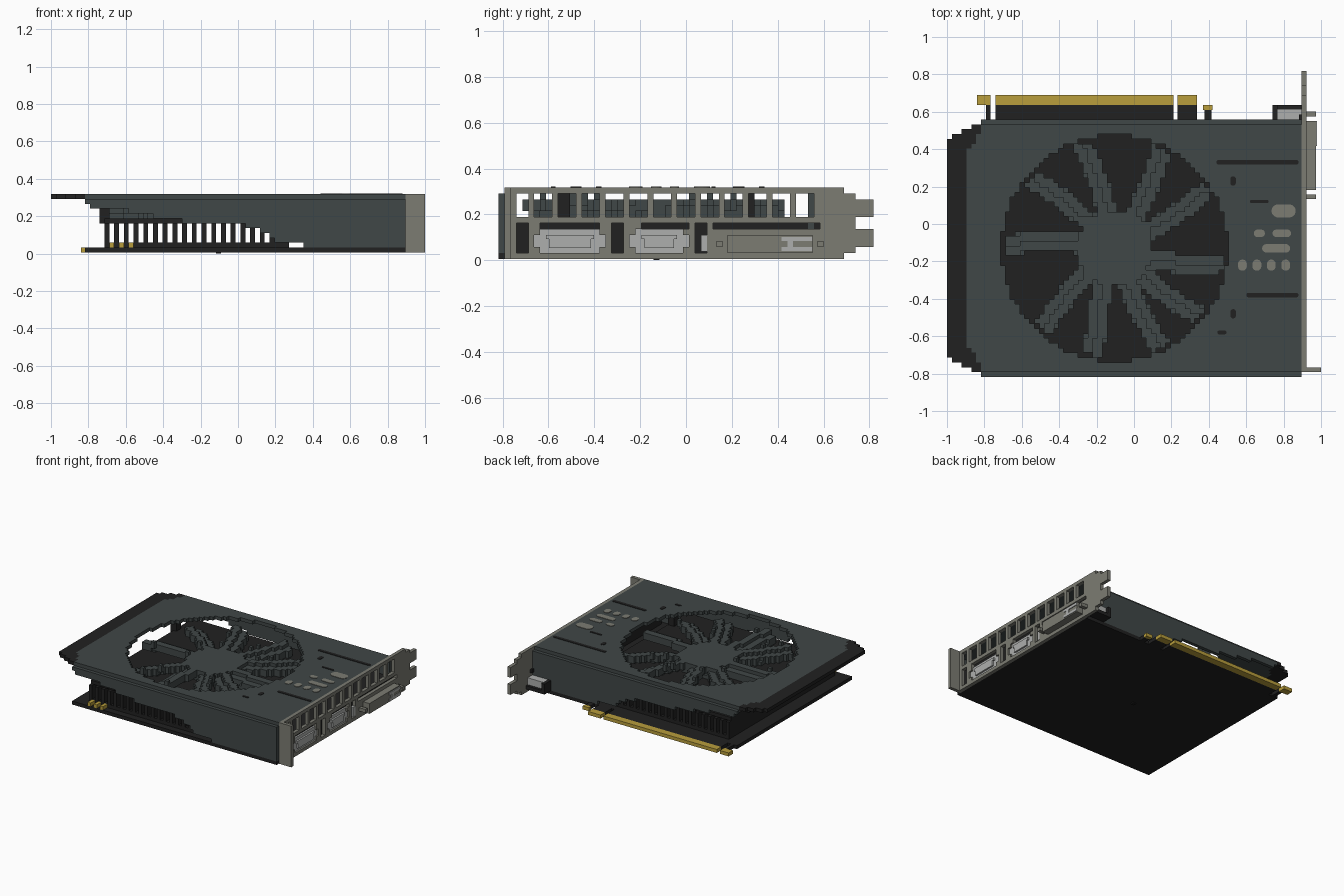
import bpy, bmesh
from math import atan2, ceil, degrees, hypot, cos, sin, pi

default = bpy.data.objects.get("Cube")
if default:
    bpy.data.objects.remove(default)

# Everything sits on a grid of small cells
CELL = 2 / 77
ORIGIN = (-1.0, -0.818, 0.006)
MID_I, MID_J = 34.5, 26.5            # fan centre, in cells


def material(name, r, g, b):
    m = bpy.data.materials.new(name)
    m.use_nodes = True
    m.diffuse_color = (r, g, b, 1)
    m.node_tree.nodes["Principled BSDF"].inputs["Base Color"].default_value = (r, g, b, 1)
    return m


SLATE = material("slate grey", .051, .063, .063)
BLACK = material("black", .015, .015, .015)
STEEL = material("bracket steel", .2, .2, .17)
SILVER = material("port silver", .42, .43, .42)
GOLD = material("contact gold", .48, .34, .045)


def place(p):
    return [o + c * CELL for o, c in zip(ORIGIN, p)]


def finish(name, bm, mats):
    mesh = bpy.data.meshes.new(name)
    bm.to_mesh(mesh)
    bm.free()
    for m in mats:
        mesh.materials.append(m)
    obj = bpy.data.objects.new(name, mesh)
    bpy.context.collection.objects.link(obj)
    return obj


def blocks(name, mat, boxes):
    """Boxes given as (i0, i1, j0, j1, k0, k1) in cells."""
    bm = bmesh.new()
    for i0, i1, j0, j1, k0, k1 in boxes:
        verts = bmesh.ops.create_cube(bm, size=1)["verts"]
        for v in verts:
            v.co = place((i1 if v.co.x > 0 else i0,
                          j1 if v.co.y > 0 else j0,
                          k1 if v.co.z > 0 else k0))
    return finish(name, bm, [mat])


def voxels(name, mats, cells):
    """Outer skin of a dictionary of cells -> material index."""
    bm = bmesh.new()
    corners = {}

    def corner(p):
        if p not in corners:
            corners[p] = bm.verts.new(place(p))
        return corners[p]

    for cell, index in cells.items():
        for axis in range(3):
            for side in (0, 1):
                near = list(cell)
                near[axis] += 2 * side - 1
                if tuple(near) in cells:
                    continue
                loop = []
                for a, b in ((0, 0), (1, 0), (1, 1), (0, 1)):
                    p = list(cell)
                    p[axis] += side
                    p[(axis + 1) % 3] += a
                    p[(axis + 2) % 3] += b
                    loop.append(corner(tuple(p)))
                face = bm.faces.new(loop if side else loop[::-1])
                face.material_index = index
    return finish(name, bm, mats)


def from_centre(i, j):
    return i + .5 - MID_I, j + .5 - MID_J


# Shroud top with round fan opening and black tapered end
top = {}
for i in range(73):
    for j in range(1, 52):
        x, y = from_centre(i, j)
        if abs(y) < 22.5 + ceil(i / 2) and hypot(x, y) > 23.3:
            top[i, j, 11] = 1 if i < 4 + max(0, abs(y) - 20) * .55 else 0
voxels("shroud_top", [SLATE, BLACK], top)

# Shroud side walls with a stepped lower edge: (start, bottom)
steps = [(7, 10), (8, 9), (16, 8), (21, 7), (27, 6), (40, 5), (43, 4), (45, 3), (46, 2), (52, 1)]
ends = [s[0] for s in steps[1:]] + [73]
for name, j in (("front_wall", 0), ("back_wall", 52)):
    blocks(name, SLATE, [(i, e, j, j + 1, k, 11) for (i, k), e in zip(steps, ends)])

# Fan hub and curved, pitched blades
blade_angles = [107, 64, 32, -10, -39, -65, -101, -132, 178, 140]
fan = {}
for i in range(10, 60):
    for j in range(2, 51):
        x, y = from_centre(i, j)
        r = hypot(x, y)
        if r < 8:
            fan.update({(i, j, k): 0 for k in range(7, 10)})
        elif r < 22.5:
            for a in blade_angles:
                turn = degrees(atan2(y, x)) - a - 9 * (r / 22 - 1)
                turn = (turn + 180) % 360 - 180
                across = turn * pi / 180 * r
                if abs(across) < 2.1:
                    high = round(8.5 + across * .5)
                    fan.update({(i, j, k): 0 for k in range(high - 1, high + 1)})
voxels("fan", [SLATE], fan)

# Heatsink: base, fins, deck and fan posts
blocks("heatsink_base", BLACK, [(11, 49, 2, 51, 1, 2)])
blocks("heatsink_fins", BLACK, [(i, i + 1, 2, 51, 2, 6) for i in range(11, 49, 2)])
blocks("heatsink_deck", BLACK, [(11, 58, 3, 50, 6, 7)])
blocks("fan_posts", BLACK, [(i, i + 2, j, j + 2, 6, 11) for i in (10, 56) for j in (10, 41)])

# Circuit board, edge connector and power pins
blocks("circuit_board", BLACK, [(7, 73, 0, 53, 0, 1)])
blocks("board_screw", BLACK, [(34, 35, 26, 27, -.23, 0)])
blocks("edge_tongue", BLACK, [(i, e, 53, j, 0, 1) for i, e, j in
                              ((8, 9, 56), (10, 46.6, 56), (47.5, 51.5, 56), (53, 54.5, 55))])
blocks("edge_contacts", GOLD, [(6.2, 9, 56, 58, 0, 1), (10, 46.6, 56, 58, 0, 1),
                               (47.5, 51.5, 56, 58, 0, 1), (52.7, 54.7, 55, 56, 0, 1)])
blocks("power_pins", GOLD, [(i, i + 1, 0, 2, 1, 2) for i in (12, 14, 16)])

# Rear connector beside the bracket
blocks("side_socket_base", BLACK, [(67, 73, 53, 56, 1, 2), (67, 68, 53, 56, 2, 4)])
blocks("side_socket", SILVER, [(68, 73, 53, 55.2, 2, 4)])


# Slot bracket with vents, openings and two hooked tabs
def bracket_solid(j, k):
    if j >= 60:
        return k in (2, 3, 4, 7, 8, 9)
    if j >= 58:
        return 1 <= k <= 10
    if 3 <= j <= 53 and 7 <= k <= 10:
        return j % 4 == 1
    if 1 <= k <= 5:
        if j in (3, 4, 19, 20, 33, 34):
            return False
        if k == 5:
            return not (7 <= j < 17 or 24 <= j < 32 or 36 <= j < 54)
        for lo, hi in ((6, 18), (22, 32)):
            if lo <= j < hi:
                return j in (lo, hi - 1) and k in (1, 4)
    return True


bracket = {(73, j, k): 0 for j in range(1, 63) for k in range(12) if bracket_solid(j, k)}
bracket.update({(i, 1, k): 0 for i in range(74, 77) for k in range(12)})
voxels("bracket", [STEEL], bracket)

# Ports
blocks("port_bodies", BLACK, [(67, 73, 2, 52, 1, 6), (72.5, 73, 52, 54, 5, 6)])
for name, lo, hi in (("left_port", 6, 18), ("middle_port", 22, 32)):
    blocks(name, SILVER, [(73, 73.5, lo + 1, hi - 1, 1, 5), (73, 73.5, lo, hi, 2, 4),
                          (73, 74, lo + 2.5, hi - 2.5, 1.8, 3.3),
                          (73, 74, lo + 2, hi - 2, 3.3, 4)])
blocks("small_port", SILVER, [(73, 73.9, 34, 35, 1.2, 4)])
blocks("long_port", STEEL, [(74, 76, 38.5, 52.7, 1, 4)])
blocks("long_port_contacts", SILVER, [(76, 76.2, 47.5, 52.7, 1.3, 2),
                                      (76, 76.2, 47.5, 52.7, 3, 3.7),
                                      (76, 76.2, 48.5, 49.5, 2, 3)])
blocks("port_screws", STEEL, [(74, 76, j, j + 1, 2, 3) for j in (36.6, 53.6)])


# Rounded inlays on the shroud top: x, y, length, width
def inlays(name, mat, pads):
    bm = bmesh.new()
    for x, y, length, width in pads:
        r = min(length, width) / 2
        dx, dy = length / 2 - r, width / 2 - r
        ring = []
        for n in range(16):
            a = (n + .5) * pi / 8
            ring.append(bm.verts.new((x + r * cos(a) + (dx if cos(a) > 0 else -dx),
                                      y + r * sin(a) + (dy if sin(a) > 0 else -dy), .316)))
        face = bm.faces.new(ring)
        lid = bmesh.ops.extrude_face_region(bm, geom=[face])["geom"]
        bmesh.ops.translate(bm, vec=(0, 0, .005),
                            verts=[v for v in lid if isinstance(v, bmesh.types.BMVert)])
    bmesh.ops.recalc_face_normals(bm, faces=bm.faces)
    return finish(name, mat and bm, [mat])


inlays("dark_slots", BLACK, [(.66, .33, .44, .025), (.67, .12, .1, .018), (.74, -.38, .28, .025),
                             (.53, .23, .03, .05), (.53, -.48, .03, .05), (.47, -.58, .05, .02)])
inlays("steel_pads", STEEL, [(.8, .07, .13, .07), (.67, -.05, .06, .04), (.79, -.05, .1, .04),
                             (.76, -.13, .15, .045)]
       + [(.58 + .077 * n, -.22, .048, .06) for n in range(4)])
